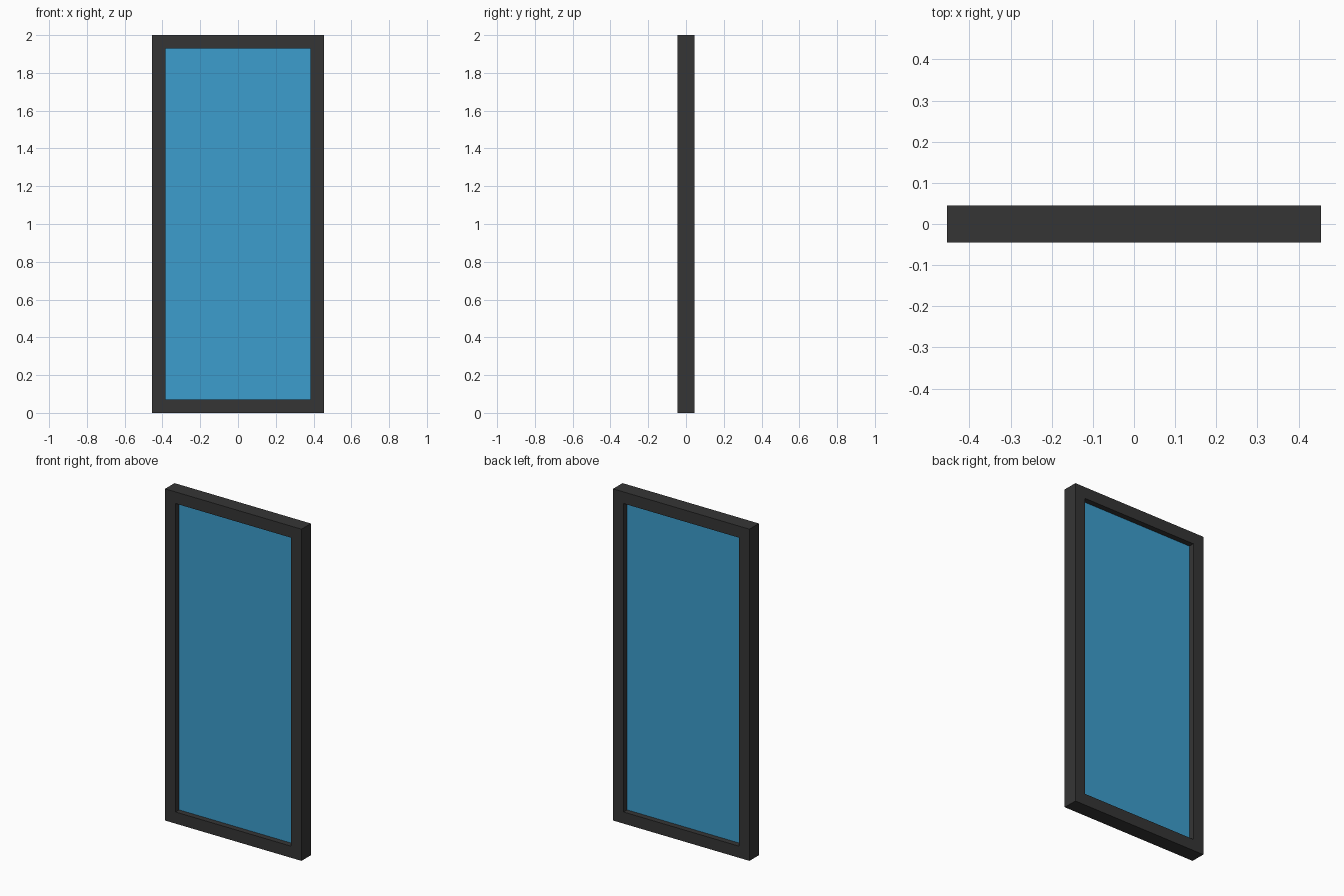
import bpy, bmesh

if "Cube" in bpy.data.objects:
    bpy.data.objects.remove(bpy.data.objects["Cube"])

W, H, D, B = 0.455, 2.0, 0.045, 0.07   # half width, height, half depth, border
GLASS_D = 0.011                        # half thickness of the pane


def material(name, rgb):
    m = bpy.data.materials.new(name)
    m.diffuse_color = (*rgb, 1)
    m.use_nodes = True
    m.node_tree.nodes["Principled BSDF"].inputs["Base Color"].default_value = m.diffuse_color
    return m


def make_object(name, bm, mat):
    bmesh.ops.recalc_face_normals(bm, faces=bm.faces)
    me = bpy.data.meshes.new(name)
    bm.to_mesh(me)
    bm.free()
    me.materials.append(mat)
    ob = bpy.data.objects.new(name, me)
    bpy.context.collection.objects.link(ob)
    return ob


def ring(bm, inset, y):
    pts = [(-W + inset, inset), (W - inset, inset),
           (W - inset, H - inset), (-W + inset, H - inset)]
    return [bm.verts.new((x, y, z)) for x, z in pts]


# Frame: rectangular cross-section swept round the opening
bm = bmesh.new()
rings = [ring(bm, 0, -D), ring(bm, 0, D), ring(bm, B, D), ring(bm, B, -D)]
for k in range(4):
    a, b = rings[k], rings[(k + 1) % 4]
    for i in range(4):
        j = (i + 1) % 4
        bm.faces.new((a[i], a[j], b[j], b[i]))
make_object("frame", bm, material("dark grey", (0.036, 0.036, 0.036)))

# Glass pane: thin slab set in the middle of the frame
bm = bmesh.new()
bmesh.ops.create_cube(bm, size=1)
for v in bm.verts:
    v.co.x *= 2 * (W - B)
    v.co.y *= 2 * GLASS_D
    v.co.z = v.co.z * (H - 2 * B) + H / 2
make_object("glass_pane", bm, material("sky blue", (0.045, 0.34, 0.61)))
